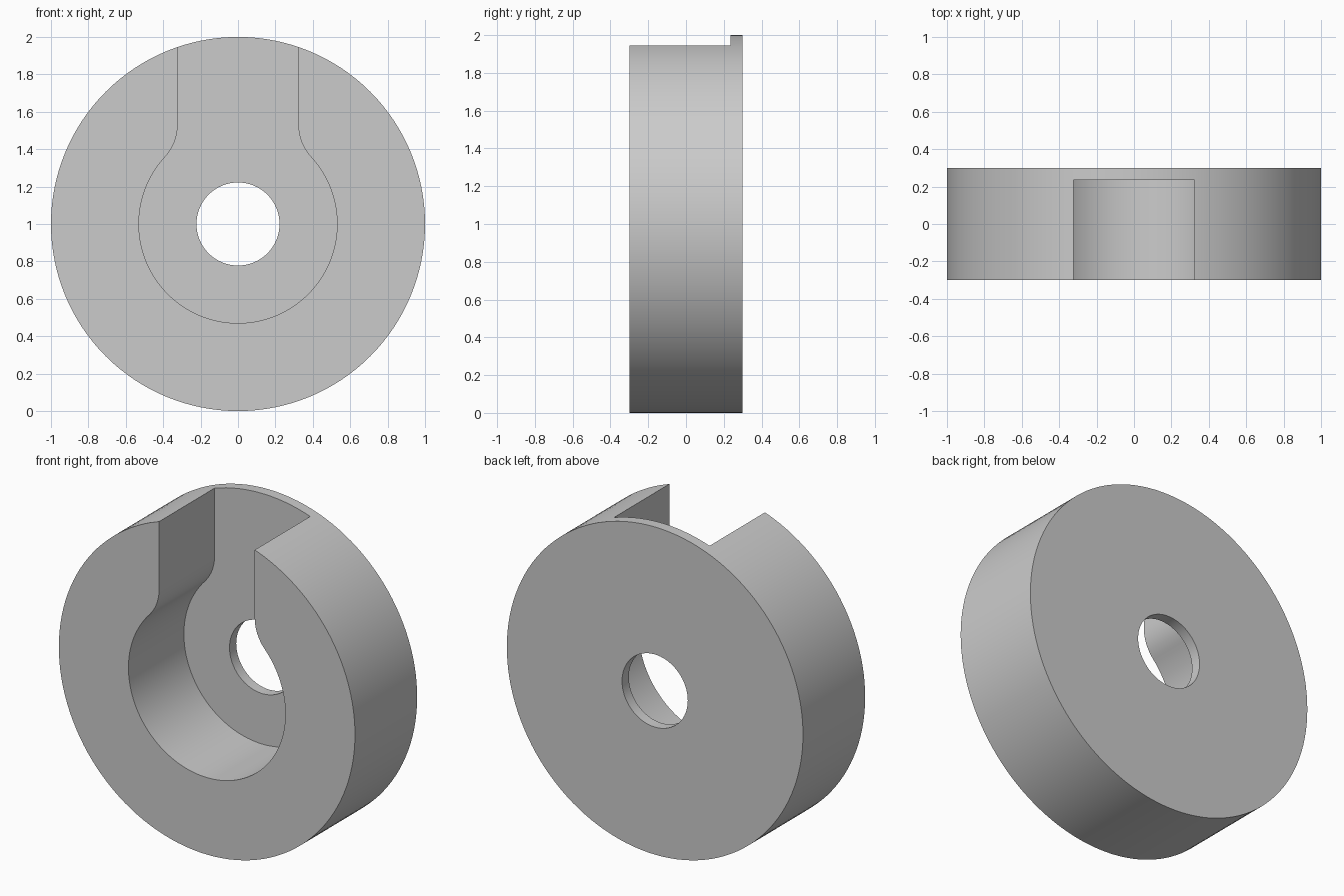
import bpy, bmesh
from math import sin, cos, pi, atan2, sqrt, radians

cube = bpy.data.objects.get("Cube")
if cube:
    bpy.data.objects.remove(cube, do_unlink=True)

RIM, HOLE, POCKET, SLOT = 1.0, 0.222, 0.53, 0.323
FRONT, FLOOR, BACK = -0.3, 0.235, 0.3
CENTRE_Z = 1.0

grey = bpy.data.materials.new("light_grey")
grey.use_nodes = True
grey.diffuse_color = (0.6, 0.6, 0.6, 1)
grey.node_tree.nodes["Principled BSDF"].inputs["Base Color"].default_value = (0.6, 0.6, 0.6, 1)


def arc(cx, cz, r, start, end, n):
    return [(cx + r * cos(start + (end - start) * i / n),
             cz + r * sin(start + (end - start) * i / n)) for i in range(n + 1)]


def prism(name, outline, y0, y1):
    """Extrude an x-z outline from y0 to y1."""
    bm = bmesh.new()
    face = bm.faces.new([bm.verts.new((x, y0, z + CENTRE_Z)) for x, z in outline])
    out = bmesh.ops.extrude_face_region(bm, geom=[face])
    moved = [v for v in out["geom"] if isinstance(v, bmesh.types.BMVert)]
    bmesh.ops.translate(bm, verts=moved, vec=(0, y1 - y0, 0))
    bmesh.ops.recalc_face_normals(bm, faces=bm.faces)
    mesh = bpy.data.meshes.new(name)
    bm.to_mesh(mesh)
    bm.free()
    mesh.materials.append(grey)
    obj = bpy.data.objects.new(name, mesh)
    bpy.context.collection.objects.link(obj)
    return obj


# Round body
body = prism("slotted_disc", arc(0, 0, RIM, 0, 2 * pi, 128)[:-1], FRONT, BACK)

# Through hole
hole = prism("hole_cutter", arc(0, 0, HOLE, 0, 2 * pi, 64)[:-1], FRONT - 0.2, BACK + 0.2)

# Keyhole pocket: round bowl blended by fillets into a straight slot open at the top
fillet_z = 0.53
fillet = (POCKET ** 2 - SLOT ** 2 - fillet_z ** 2) / (2 * (SLOT - POCKET))
fillet_x = SLOT + fillet
join = atan2(fillet_z, fillet_x)
side = [(SLOT, RIM + 0.2)]
side += arc(fillet_x, fillet_z, fillet, pi, pi + join, 12)
side += arc(0, 0, POCKET, join, -pi / 2, 48)[1:]
outline = side + [(-x, z) for x, z in reversed(side[:-1])]
pocket = prism("pocket_cutter", outline, FRONT - 0.2, FLOOR)

# Cut the body
for cutter in (pocket, hole):
    cutter.hide_render = True
    cutter.hide_viewport = True
    cut = body.modifiers.new(cutter.name, "BOOLEAN")
    cut.operation = "DIFFERENCE"
    cut.solver = "EXACT"
    cut.object = cutter

bpy.context.view_layer.update()
result = bpy.data.meshes.new_from_object(body.evaluated_get(bpy.context.evaluated_depsgraph_get()))
body.modifiers.clear()
body.data = result
for cutter in (pocket, hole):
    bpy.data.objects.remove(cutter, do_unlink=True)

# Smooth curved walls, sharp corners
bpy.context.view_layer.objects.active = body
body.select_set(True)
bpy.ops.object.shade_smooth_by_angle(angle=radians(30))
